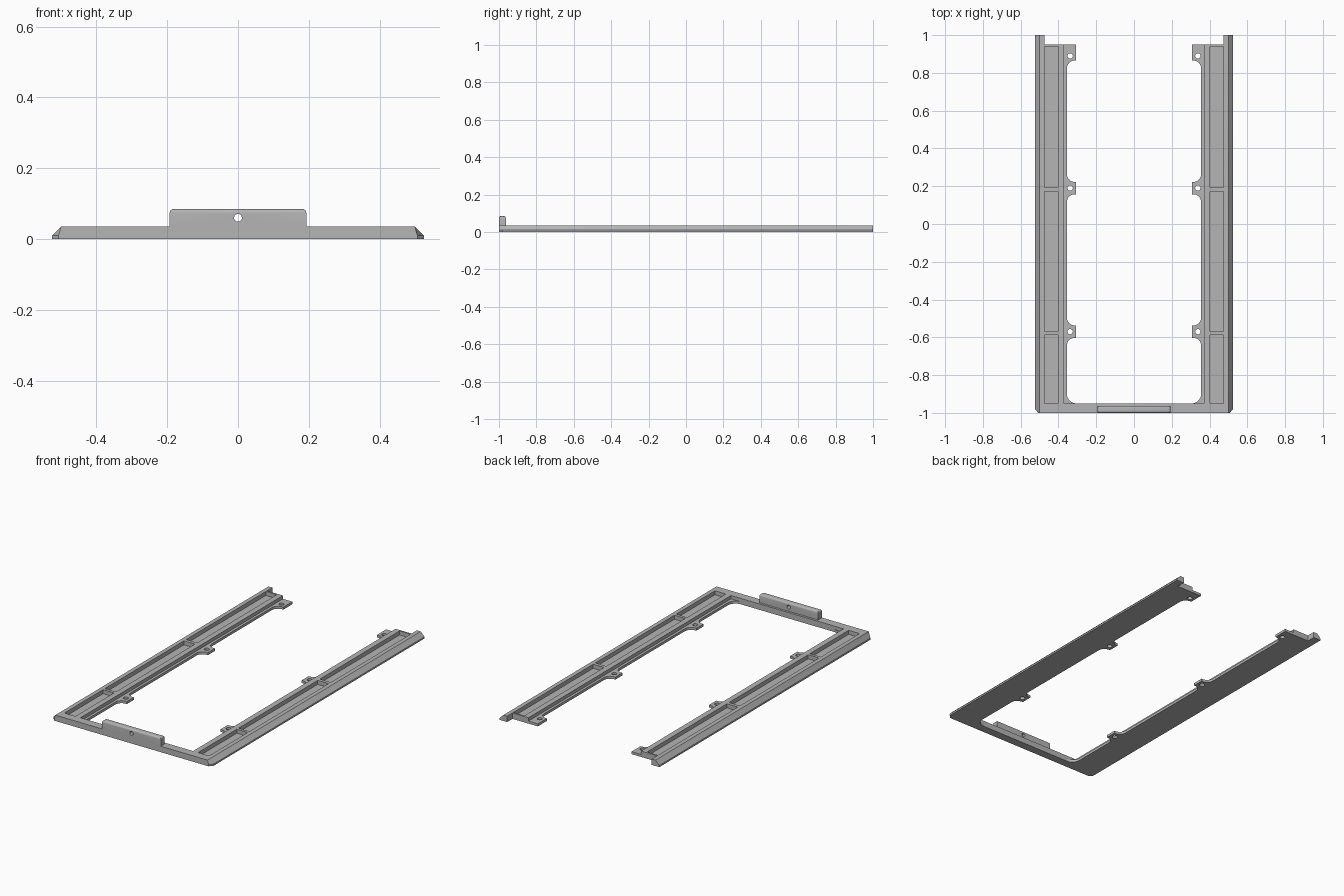
import bpy, bmesh
from math import sin, cos, radians
from mathutils import Matrix

if "Cube" in bpy.data.objects:
    bpy.data.objects.remove(bpy.data.objects["Cube"])

grey = bpy.data.materials.new("plain_grey")
grey.use_nodes = True
colour = (0.46, 0.46, 0.46, 1)
grey.diffuse_color = colour
grey.node_tree.nodes["Principled BSDF"].inputs["Base Color"].default_value = colour

TOP, LEDGE, FLOOR = 0.035, 0.015, 0.011
TABS = (-0.57, 0.19, 0.905)


def finish(name, bm):
    bmesh.ops.recalc_face_normals(bm, faces=bm.faces)
    mesh = bpy.data.meshes.new(name)
    bm.to_mesh(mesh)
    bm.free()
    mesh.materials.append(grey)
    ob = bpy.data.objects.new(name, mesh)
    bpy.context.collection.objects.link(ob)
    return ob


def loft(name, outlines):
    """Solid through matching outlines, each given as (points, z)."""
    bm = bmesh.new()
    rings = [[bm.verts.new((x, y, z)) for x, y in pts] for pts, z in outlines]
    for a, b in zip(rings, rings[1:]):
        for i in range(len(a)):
            j = (i + 1) % len(a)
            bm.faces.new((a[i], a[j], b[j], b[i]))
    bm.faces.new(rings[0])
    bm.faces.new(rings[-1])
    return finish(name, bm)


def add_box(bm, x0, x1, y0, y1, z0, z1):
    mat = Matrix.Translation(((x0 + x1) / 2, (y0 + y1) / 2, (z0 + z1) / 2))
    mat = mat @ Matrix.Diagonal((x1 - x0, y1 - y0, z1 - z0, 1))
    return bmesh.ops.create_cube(bm, size=1, matrix=mat)["verts"]


def add_pin(bm, radius, depth, mat):
    bmesh.ops.create_cone(bm, cap_ends=True, segments=24, radius1=radius,
                          radius2=radius, depth=depth, matrix=mat)


def cut(ob, bm):
    cutter = finish("cutter", bm)
    cutter.hide_render = True
    mod = ob.modifiers.new("cut", "BOOLEAN")
    mod.operation, mod.solver, mod.object = "DIFFERENCE", "EXACT", cutter
    bpy.context.view_layer.objects.active = ob
    bpy.ops.object.modifier_apply(modifier=mod.name)
    bpy.data.objects.remove(cutter)


def arc(cx, cy, r, start, end, steps=8):
    angles = [radians(start + (end - start) * i / steps) for i in range(steps + 1)]
    return [(cx + r * cos(a), cy + r * sin(a)) for a in angles]


# U-shaped frame with sloped outer sides and clipped front corners
half = [(0.507, -1), (0.525, -0.98), (0.525, 1), (0.475, 1),
        (0.475, 0.95), (0.37, 0.95), (0.37, -0.95)]
outline = half + [(-x, y) for x, y in reversed(half)]
upper = [(max(-0.5, min(0.5, x)), y) for x, y in outline]
frame = loft("frame", [(outline, 0), (outline, 0.01), (upper, TOP)])

# Long pockets in both side rails
bm = bmesh.new()
for side in (-1, 1):
    for y0, y1 in ((-0.95, -0.587), (-0.57, 0.172), (0.192, 0.94)):
        x0, x1 = sorted((side * 0.403, side * 0.475))
        add_box(bm, x0, x1, y0, y1, FLOOR, 0.1)
cut(frame, bm)

# Low inner ledges with filleted screw tabs
inner = [(0.37, -0.95)] + arc(0.305, -0.90, 0.05, -90, 0)
r, h = 0.04, 0.033
for y in TABS:
    last = y == TABS[-1]
    low = y - (0.04 if last else h)
    inner += arc(0.315, low - r, r, 0, 90) + [(0.308, low)]
    if last:
        inner += [(0.308, 0.95), (0.37, 0.95)]
    else:
        inner += [(0.308, y + h)] + arc(0.315, y + h + r, r, -90, 0)
for side, name in ((1, "left_ledge"), (-1, "right_ledge")):
    pts = [(side * x, y) for x, y in inner]
    ledge = loft(name, [(pts, 0), (pts, LEDGE)])
    bm = bmesh.new()
    for y in TABS[:2] + (0.89,):
        add_pin(bm, 0.014, 0.2, Matrix.Translation((side * 0.338, y, 0)))
    cut(ledge, bm)

# Raised front lip with rounded top and a small round hole
bm = bmesh.new()
add_box(bm, -0.193, 0.193, -1, -0.963, TOP, 0.085)
edges = [e for e in bm.edges if all(v.co.z > 0.08 for v in e.verts)]
bmesh.ops.bevel(bm, geom=edges, offset=0.011, segments=4, profile=0.5, affect="EDGES")
lip = finish("front_lip", bm)
bm = bmesh.new()
add_pin(bm, 0.011, 0.3, Matrix.Translation((0, -0.98, 0.06)) @ Matrix.Rotation(radians(90), 4, "X"))
cut(lip, bm)

# Keep sharp edges while smoothing the fillets
bpy.ops.object.select_all(action="DESELECT")
for ob in bpy.context.collection.objects:
    if ob.type == "MESH" and ob.name in ("frame", "left_ledge", "right_ledge", "front_lip"):
        ob.select_set(True)
        bpy.context.view_layer.objects.active = ob
bpy.ops.object.shade_smooth_by_angle(angle=radians(25))
